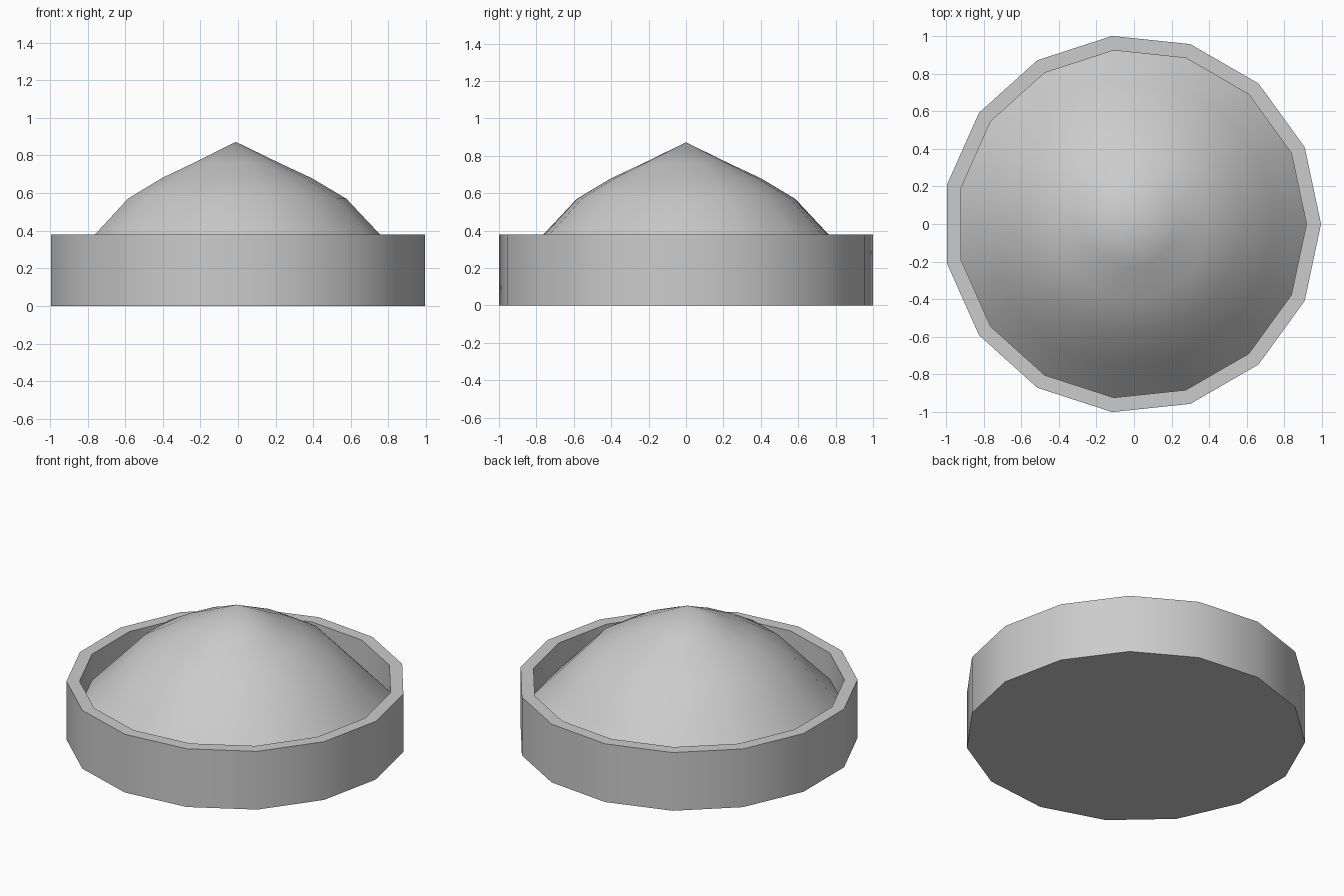
import bpy, bmesh, math

if "Cube" in bpy.data.objects:
    bpy.data.objects.remove(bpy.data.objects["Cube"])

SIDES = 15
CENTRE_X = -0.011


def lathe(name, profile, cap_bottom=False):
    """Revolve an (r, z) profile; r = 0 makes a single pole vertex."""
    bm = bmesh.new()
    rings = []
    for r, z in profile:
        n = SIDES if r > 0 else 1
        rings.append([bm.verts.new((CENTRE_X + r * math.cos(2 * math.pi * i / SIDES),
                                    r * math.sin(2 * math.pi * i / SIDES), z))
                      for i in range(n)])
    for a, b in zip(rings, rings[1:]):
        for i in range(SIDES):
            j = (i + 1) % SIDES
            if len(b) == 1:
                bm.faces.new((a[i], a[j], b[0]))
            else:
                bm.faces.new((a[i], a[j], b[j], b[i]))
    if cap_bottom:
        bm.faces.new(rings[0][::-1])
    bmesh.ops.recalc_face_normals(bm, faces=bm.faces)
    mesh = bpy.data.meshes.new(name)
    bm.to_mesh(mesh)
    bm.free()
    obj = bpy.data.objects.new(name, mesh)
    bpy.context.collection.objects.link(obj)
    bpy.ops.object.select_all(action='DESELECT')
    obj.select_set(True)
    bpy.context.view_layer.objects.active = obj
    bpy.ops.object.shade_smooth_by_angle(angle=math.radians(30))
    return obj


# Dish with raised rim, and pointed dome rising from inside the rim
lathe("domed_dish", [
    (1.0055, 0.0), (1.0055, 0.38),      # outer wall
    (0.928, 0.38), (0.928, 0.21),       # rim top and inner wall
    (0.766, 0.38), (0.587, 0.57),       # dome shoulder
    (0.402, 0.68), (0.235, 0.758),
    (0.0, 0.872),                       # peak
], cap_bottom=True)
